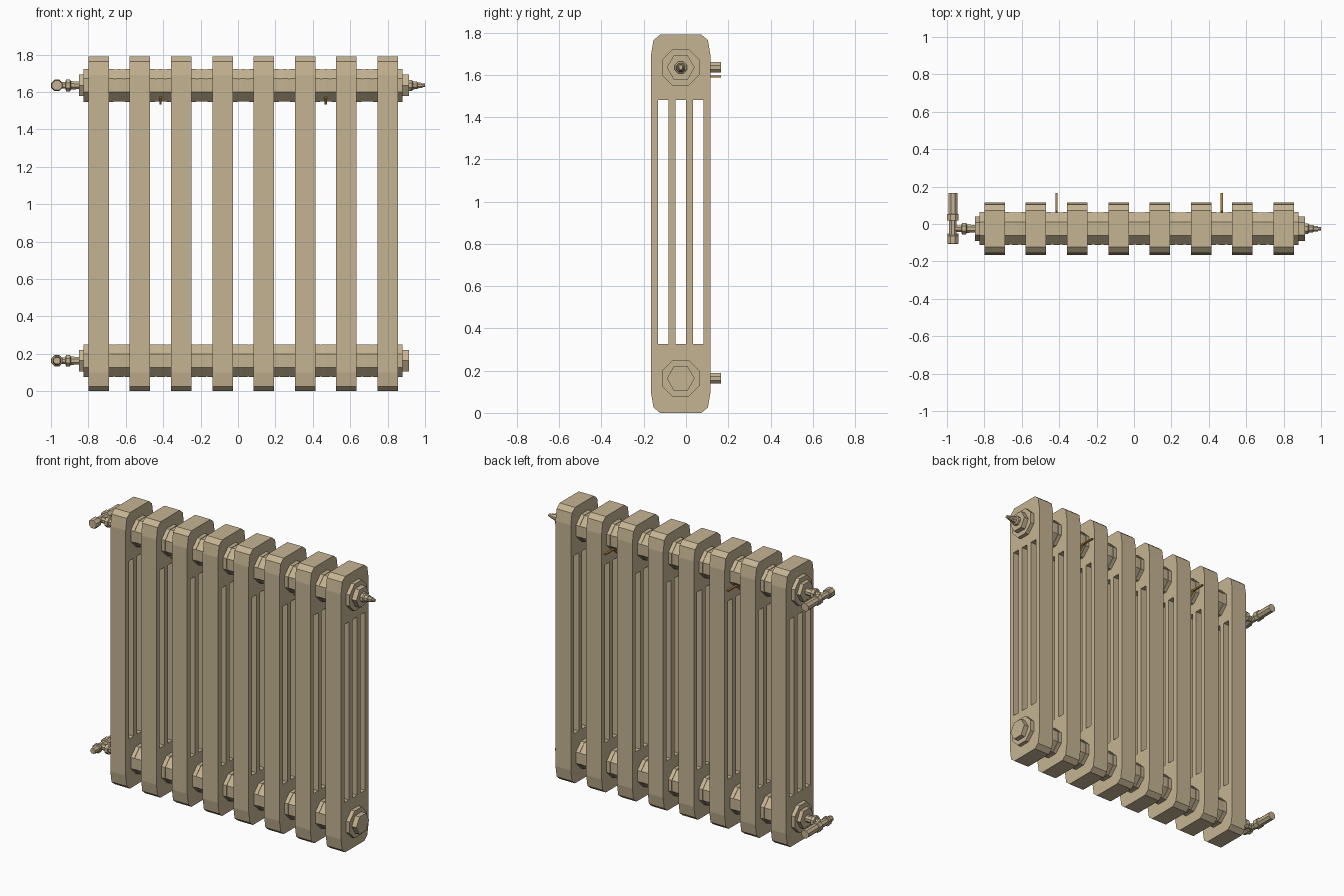
import bpy, bmesh, math
from mathutils import Matrix, Vector

if "Cube" in bpy.data.objects:
    bpy.data.objects.remove(bpy.data.objects["Cube"])


def material(name, rgb):
    m = bpy.data.materials.new(name)
    m.diffuse_color = (*rgb, 1)
    m.use_nodes = True
    m.node_tree.nodes["Principled BSDF"].inputs["Base Color"].default_value = m.diffuse_color
    return m


CREAM = material("warm beige enamel", (0.56, 0.455, 0.29))
BRASS = material("brass", (0.50, 0.25, 0.045))
YC, Z_LOW, Z_HIGH = -0.025, 0.163, 1.635
FIRST, PITCH, COUNT, HALF_W = -0.745, 0.2208, 8, 0.055


def add(name, mesh, mat, loc=(0, 0, 0)):
    if not mesh.materials:
        mesh.materials.append(mat)
    ob = bpy.data.objects.new(name, mesh)
    ob.location = loc
    bpy.context.collection.objects.link(ob)
    return ob


def lathe(name, axis, profile, loc, sides=8, turn=0.5, mat=CREAM):
    """Faceted solid along x or y; profile = (position, corner radius)."""
    bm = bmesh.new()
    rings = []
    for p, r in profile:
        ring = []
        for i in range(sides):
            a = 2 * math.pi * (i + turn) / sides
            u, v = r * math.cos(a), r * math.sin(a)
            ring.append(bm.verts.new((p, u, v) if axis == "x" else (u, p, v)))
        rings.append(ring)
    for a, b in zip(rings, rings[1:]):
        for i in range(sides):
            j = (i + 1) % sides
            bm.faces.new((a[i], a[j], b[j], b[i]))
    bm.faces.new(rings[0])
    bm.faces.new(rings[-1])
    bmesh.ops.recalc_face_normals(bm, faces=bm.faces)
    mesh = bpy.data.meshes.new(name)
    bm.to_mesh(mesh)
    bm.free()
    return add(name, mesh, mat, loc)


def plate_mesh(name, loops, half):
    """Outline in (y, z) with holes, extruded along x."""
    cu = bpy.data.curves.new(name, "CURVE")
    cu.dimensions, cu.fill_mode, cu.extrude = "2D", "BOTH", half
    for loop in loops:
        sp = cu.splines.new("POLY")
        sp.points.add(len(loop) - 1)
        for pt, (y, z) in zip(sp.points, loop):
            pt.co = (y, z, 0, 1)
        sp.use_cyclic_u = True
    tmp = bpy.data.objects.new(name, cu)
    bpy.context.collection.objects.link(tmp)
    bpy.context.view_layer.update()
    mesh = bpy.data.meshes.new_from_object(tmp)
    bpy.data.objects.remove(tmp)
    mesh.transform(Matrix(((0, 0, 1, 0), (1, 0, 0, 0), (0, 1, 0, 0), (0, 0, 0, 1))))
    bm = bmesh.new()
    bm.from_mesh(mesh)
    bmesh.ops.remove_doubles(bm, verts=bm.verts, dist=1e-5)
    bmesh.ops.recalc_face_normals(bm, faces=bm.faces)
    for f in bm.faces:
        f.smooth = False
    bm.to_mesh(mesh)
    bm.free()
    return mesh


# Radiator sections: chamfered slab with three tall slots
corner = [(0.141, 0.10), (0.129, 0.026), (0.098, 0.0)]
right = [(YC + y, z) for y, z in reversed(corner)] + [(YC + y, 1.79 - z) for y, z in corner]
outline = right + [(2 * YC - y, z) for y, z in reversed(right)]
slots = [[(YC + c - 0.024, 0.325), (YC + c + 0.024, 0.325),
          (YC + c + 0.024, 1.48), (YC + c - 0.024, 1.48)] for c in (-0.083, 0, 0.083)]
section = plate_mesh("section", [outline] + slots, HALF_W)
R = 0.088 / math.cos(math.pi / 8)
for i in range(COUNT):
    x = FIRST + PITCH * i
    add(f"section_{i + 1}", section, CREAM, (x, 0, 0))
    # Octagonal hubs and the slightly slimmer joints between them
    for z, tag in ((Z_LOW, "lower"), (Z_HIGH, "upper")):
        lathe(f"{tag}_hub_{i + 1}", "x", [(-0.08, R), (0.08, R)], (x, YC, z))
        if i < COUNT - 1:
            lathe(f"{tag}_joint_{i + 1}", "x", [(0.08, R * 0.97), (0.11, R * 0.985), (0.141, R * 0.97)],
                  (x, YC, z))

# Hexagonal end plugs
for z, tag in ((Z_LOW, "lower"), (Z_HIGH, "upper")):
    lathe(f"{tag}_left_plug", "x", [(-0.85, 0.066), (-0.81, 0.066)], (0, YC, z), 6, 0)
    lathe(f"{tag}_right_plug", "x", [(0.87, 0.066), (0.913, 0.066)], (0, YC, z), 6, 0)

# Bleed valve
lathe("bleed_valve", "x", [(0.91, 0.031), (0.93, 0.031), (0.936, 0.023), (0.958, 0.021),
                           (0.96, 0.017), (0.983, 0.015), (0.984, 0.011), (1.0, 0.010)], (0, YC, Z_HIGH))

# Left valves: coupling, body with wall pipe, and control
for z, tag in ((Z_LOW, "lower"), (Z_HIGH, "upper")):
    lathe(f"{tag}_coupling", "x", [(-0.97, 0.019), (-0.922, 0.019), (-0.92, 0.034), (-0.898, 0.034),
                                   (-0.894, 0.025), (-0.865, 0.022), (-0.845, 0.022)], (0, YC, z))
    lathe(f"{tag}_valve_body", "y", [(-0.058, 0.022), (0.018, 0.022), (0.02, 0.033), (0.052, 0.033),
                                     (0.054, 0.027), (0.165, 0.027)], (-0.968, 0, z))
lathe("control_knob", "y", [(-0.108, 0.028), (-0.102, 0.032), (-0.064, 0.032), (-0.058, 0.027)],
      (-0.968, 0, Z_HIGH))
lathe("lockshield_cap", "y", [(-0.106, 0.019), (-0.068, 0.024), (-0.066, 0.031), (-0.052, 0.031)],
      (-0.968, 0, Z_LOW))

# Brass wall hooks cradling the upper hubs
path = [(0.165, 1.597), (0.069, 1.597), (0.014, 1.542), (-0.064, 1.542), (-0.094, 1.572)]
hook = path + [(-0.100, 1.566), (-0.067, 1.533), (0.018, 1.533), (0.073, 1.588), (0.165, 1.588)]
hook_mesh = plate_mesh("wall_hook", [hook], 0.006)
for n, i in enumerate((1.5, 5.5)):
    add(f"wall_hook_{n + 1}", hook_mesh, BRASS, (FIRST + PITCH * i, 0, 0))
